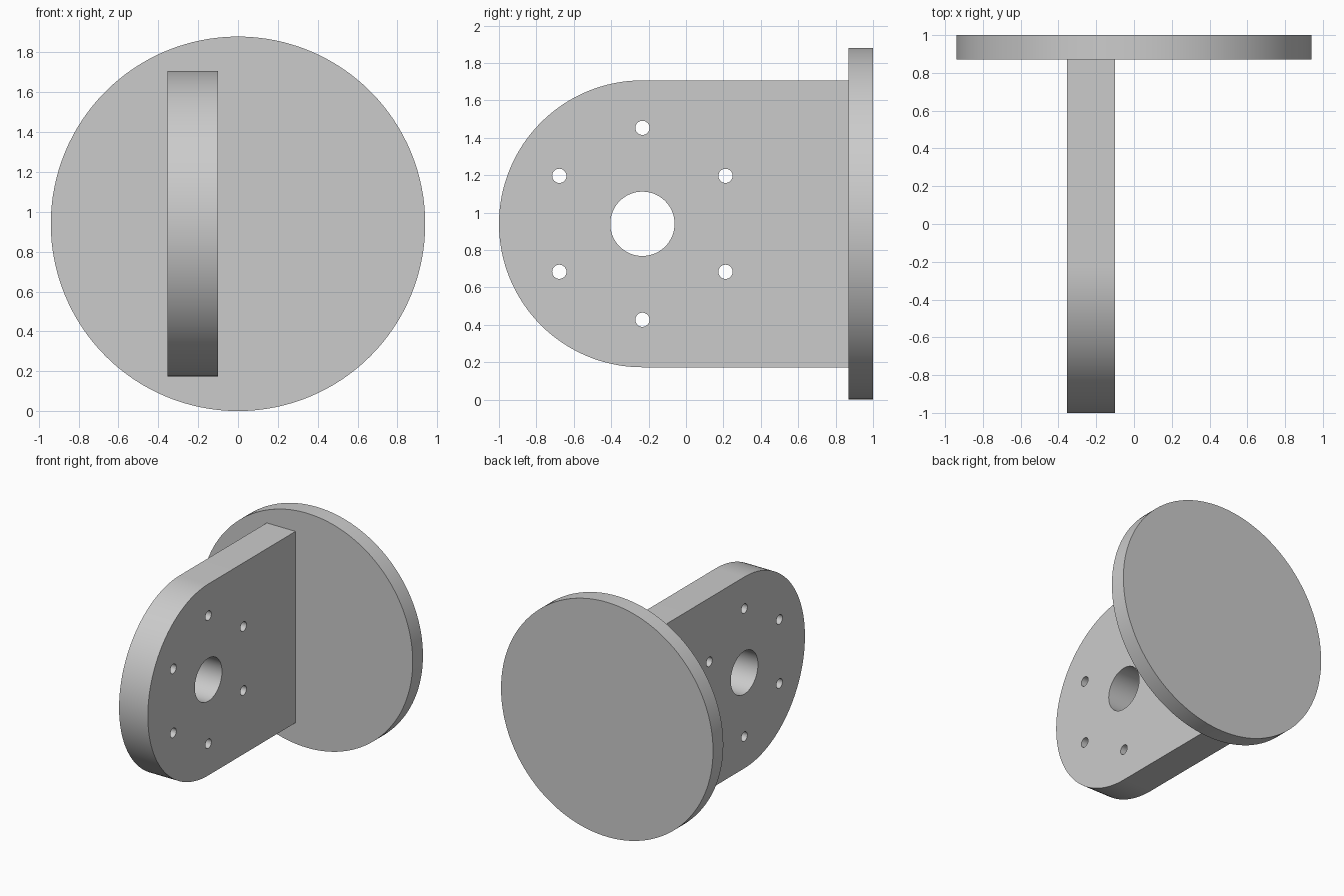
import bpy, bmesh, math
from mathutils import Matrix, Vector

if "Cube" in bpy.data.objects:
    bpy.data.objects.remove(bpy.data.objects["Cube"])

CZ = 0.94            # shared axis height
HUB_Y = -0.233       # centre of the rounded end
R_END = 0.767

grey = bpy.data.materials.new("light grey")
grey.diffuse_color = (0.6, 0.6, 0.6, 1)
grey.use_nodes = True
grey.node_tree.nodes["Principled BSDF"].inputs["Base Color"].default_value = grey.diffuse_color


def arc(cy, cz, r, a0, a1, n):
    return [(cy + r * math.cos(a0 + (a1 - a0) * i / n),
             cz + r * math.sin(a0 + (a1 - a0) * i / n)) for i in range(n + 1)]


def circle(cy, cz, r, n):
    return arc(cy, cz, r, 0, 2 * math.pi, n)[:-1]


def extrude_outlines(name, outlines, depth, matrix):
    """Fill closed outlines (inner ones become holes) and thicken them."""
    cu = bpy.data.curves.new(name + "_profile", 'CURVE')
    cu.dimensions = '2D'
    cu.fill_mode = 'BOTH'
    cu.extrude = depth / 2
    for pts in outlines:
        sp = cu.splines.new('POLY')
        sp.points.add(len(pts) - 1)
        for p, (u, v) in zip(sp.points, pts):
            p.co = (u, v, 0, 1)
        sp.use_cyclic_u = True
    tmp = bpy.data.objects.new(name + "_profile", cu)
    bpy.context.collection.objects.link(tmp)
    bpy.context.view_layer.update()
    me = bpy.data.meshes.new_from_object(
        tmp.evaluated_get(bpy.context.evaluated_depsgraph_get()))
    bpy.data.objects.remove(tmp)
    bm = bmesh.new()
    bm.from_mesh(me)
    bmesh.ops.remove_doubles(bm, verts=bm.verts, dist=1e-5)
    bmesh.ops.dissolve_limit(bm, angle_limit=0.001, verts=bm.verts, edges=bm.edges)
    bmesh.ops.transform(bm, matrix=matrix, verts=bm.verts)
    bmesh.ops.recalc_face_normals(bm, faces=bm.faces)
    bm.to_mesh(me)
    bm.free()
    return finish(name, me)


def finish(name, me):
    me.name = name
    me.materials.clear()
    me.materials.append(grey)
    ob = bpy.data.objects.new(name, me)
    bpy.context.collection.objects.link(ob)
    bpy.ops.object.select_all(action='DESELECT')
    ob.select_set(True)
    bpy.context.view_layer.objects.active = ob
    bpy.ops.object.shade_smooth_by_angle(angle=math.radians(30))
    return ob


# Upright plate: rounded front end, centre bore and six bolt holes
outlines = [arc(HUB_Y, CZ, R_END, math.pi / 2, 1.5 * math.pi, 64)
            + [(0.88, CZ - R_END), (0.88, CZ + R_END)],
            circle(HUB_Y, CZ, 0.172, 64)]
for i in range(6):
    a = math.radians(30 + 60 * i)
    outlines.append(circle(HUB_Y + 0.513 * math.cos(a),
                           CZ + 0.513 * math.sin(a), 0.038, 32))
yz_plane = Matrix(((0, 0, 1, -0.227), (1, 0, 0, 0), (0, 1, 0, 0), (0, 0, 0, 1)))
extrude_outlines("mounting_plate", outlines, 0.255, yz_plane)

# Round base flange at the back
bm = bmesh.new()
bmesh.ops.create_cone(bm, cap_ends=True, segments=128, radius1=CZ, radius2=CZ, depth=0.13,
                      matrix=Matrix.Translation((0, 0.935, CZ))
                      @ Matrix.Rotation(math.pi / 2, 4, 'X'))
me = bpy.data.meshes.new("round_flange")
bm.to_mesh(me)
bm.free()
finish("round_flange", me)
